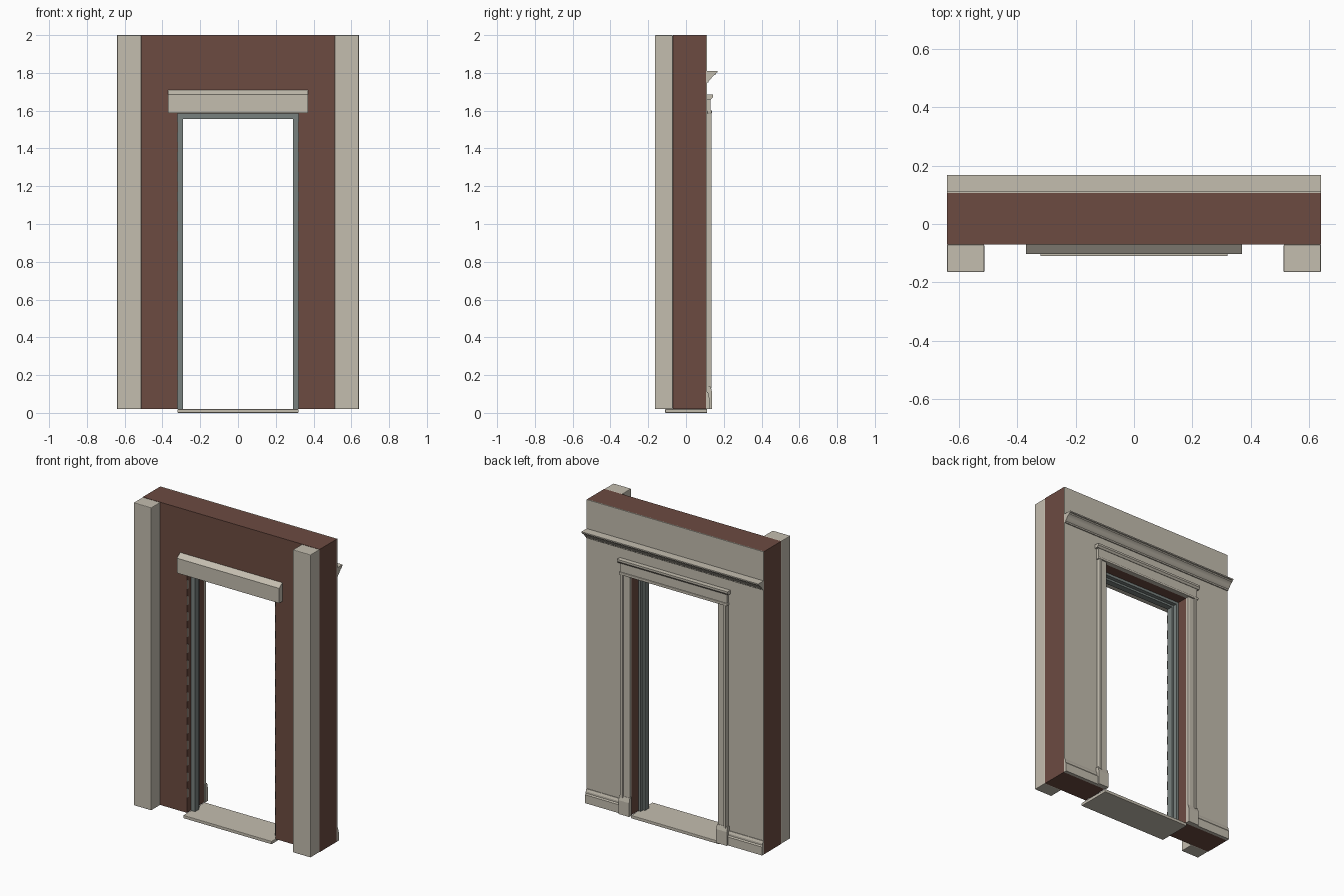
import bpy, bmesh
from mathutils import Vector

cube = bpy.data.objects.get("Cube")
if cube:
    bpy.data.objects.remove(cube, do_unlink=True)


def material(name, rgb):
    m = bpy.data.materials.new(name)
    m.use_nodes = True
    m.diffuse_color = (*rgb, 1)
    bsdf = m.node_tree.nodes["Principled BSDF"]
    bsdf.inputs["Base Color"].default_value = (*rgb, 1)
    bsdf.inputs["Roughness"].default_value = 0.8
    return m


BRICK = material("red_brown_brick", (0.15, 0.07, 0.053))
STONE = material("pale_stone", (0.55, 0.51, 0.43))
METAL = material("grey_green_metal", (0.19, 0.22, 0.21))

# Each extrusion axis maps profile (a, b) and depth d to a point
PLACE = {
    "x": lambda a, b, d: Vector((d, a, b)),
    "y": lambda a, b, d: Vector((a, d, b)),
    "z": lambda a, b, d: Vector((a, b, d)),
}


def prism(name, profile, axis, lo, hi, mat, mirror=False, bevel=0, smooth=False):
    """Extrude a closed profile along an axis, optionally mirrored in x."""
    place = PLACE[axis]
    bm = bmesh.new()
    face = bm.faces.new([bm.verts.new(place(a, b, lo)) for a, b in profile])
    new = bmesh.ops.extrude_face_region(bm, geom=[face])["geom"]
    offset = place(0, 0, hi) - place(0, 0, lo)
    bmesh.ops.translate(bm, vec=offset, verts=[v for v in new if isinstance(v, bmesh.types.BMVert)])
    bmesh.ops.recalc_face_normals(bm, faces=bm.faces)
    mesh = bpy.data.meshes.new(name)
    bm.to_mesh(mesh)
    bm.free()
    mesh.materials.append(mat)
    obj = bpy.data.objects.new(name, mesh)
    bpy.context.collection.objects.link(obj)
    if bevel:
        mod = obj.modifiers.new("bevel", "BEVEL")
        mod.width = bevel
        mod.segments = 2
    if mirror:
        obj.modifiers.new("mirror", "MIRROR")
    if smooth:
        bpy.ops.object.select_all(action="DESELECT")
        obj.select_set(True)
        bpy.context.view_layer.objects.active = obj
        bpy.ops.object.shade_smooth_by_angle()
    return obj


def rect(a0, a1, b0, b1):
    return [(a0, b0), (a1, b0), (a1, b1), (a0, b1)]


def arch(outer, inner, bottom, inner_top, top):
    """Outline of a wall or frame with a door opening."""
    return [(-outer, bottom), (-outer, top), (outer, top), (outer, bottom),
            (inner, bottom), (inner, inner_top), (-inner, inner_top), (-inner, bottom)]


HALF, DOOR, FLOOR, HEAD, TOP = 0.64, 0.32, 0.02, 1.585, 2.0
FRONT, BACK = -0.07, 0.112

# Wall with inner plaster lining
prism("brick_wall", arch(HALF, DOOR, FLOOR, HEAD, TOP), "y", FRONT, 0.106, BRICK)
prism("plaster_lining", arch(HALF, DOOR, FLOOR, HEAD, TOP), "y", 0.106, BACK, STONE)

# Outer pilasters, lintel and threshold
prism("pilasters", rect(0.512, HALF, -0.165, FRONT), "z", FLOOR, TOP, STONE, mirror=True, bevel=0.004)
prism("lintel", [(FRONT, 1.588), (-0.103, 1.588), (-0.103, 1.685), (FRONT, 1.71)],
      "x", -0.37, 0.37, STONE)
prism("threshold", rect(-0.11, BACK, 0, FLOOR), "x", -DOOR, DOOR, STONE, bevel=0.003)

# Stepped metal door frame
prism("door_frame", arch(DOOR, 0.29, FLOOR, 1.555, HEAD), "y", -0.03, 0.01, METAL)
prism("door_frame_rebate", arch(DOOR, 0.303, FLOOR, 1.568, HEAD), "y", 0.01, 0.035, METAL)

# Mortar slivers along the door reveal
for i in range(14):
    z = 0.12 + i * 0.105
    prism(f"mortar_sliver_{i + 1}", rect(0.317, DOOR, FRONT, -0.06), "z", z, z + 0.055, STONE, mirror=True)

# Door casing with a raised outer band
prism("door_casing", [(0.32, BACK), (0.32, 0.124), (0.328, 0.128), (0.362, 0.128),
                      (0.366, 0.135), (0.382, 0.135), (0.385, BACK)],
      "z", 0.13, 1.6, STONE, mirror=True)
prism("casing_plinth", [(BACK, FLOOR), (0.138, FLOOR), (0.138, 0.11), (0.13, 0.14), (BACK, 0.14)],
      "x", 0.315, 0.392, STONE, mirror=True)
prism("casing_header", rect(BACK, 0.13, HEAD, 1.665), "x", -0.387, 0.387, STONE)
prism("header_bead", rect(BACK, 0.137, HEAD, 1.602), "x", -0.392, 0.392, STONE, bevel=0.004)
prism("header_cap", [(BACK, 1.66), (0.133, 1.66), (0.143, 1.672), (0.143, 1.685), (BACK, 1.685)],
      "x", -0.4, 0.4, STONE)

# Skirting and crown mouldings
prism("skirting", [(BACK, FLOOR), (0.128, FLOOR), (0.128, 0.075), (0.122, 0.083),
                   (0.122, 0.095), (0.116, 0.11), (BACK, 0.11)],
      "x", 0.392, HALF, STONE, mirror=True)
prism("crown_moulding", [(BACK, 1.75), (0.119, 1.75), (0.121, 1.758), (0.13, 1.765), (0.138, 1.777),
                         (0.148, 1.787), (0.158, 1.793), (0.16, 1.8), (0.167, 1.802),
                         (0.167, 1.81), (BACK, 1.81)],
      "x", -HALF, HALF, STONE, smooth=True)
